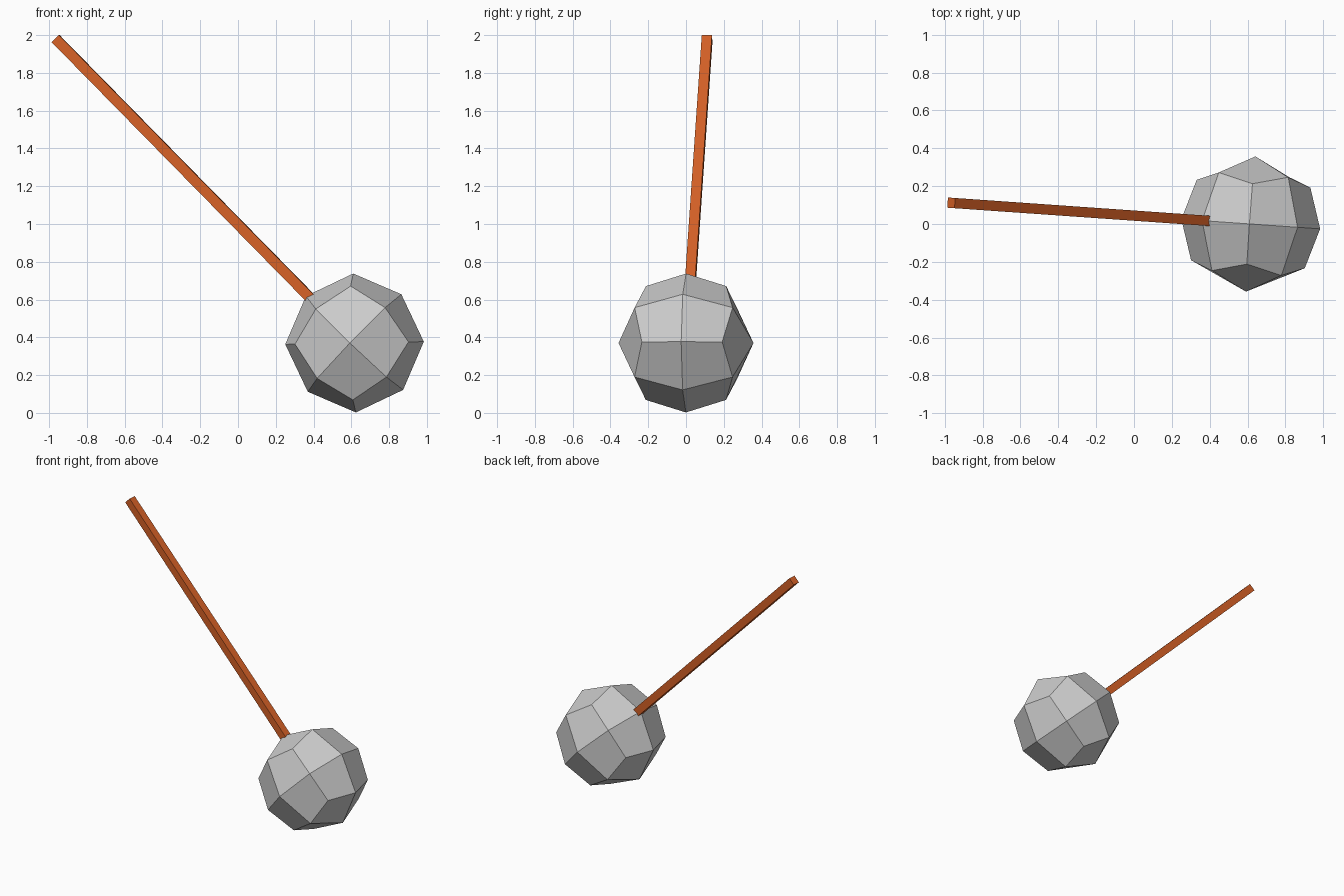
import bpy
import bmesh
from math import radians
from mathutils import Matrix, Vector

cube = bpy.data.objects.get("Cube")
if cube:
    bpy.data.objects.remove(cube, do_unlink=True)


def make_material(name, rgb):
    mat = bpy.data.materials.new(name)
    mat.use_nodes = True
    mat.diffuse_color = (*rgb, 1)
    mat.node_tree.nodes["Principled BSDF"].inputs["Base Color"].default_value = (*rgb, 1)
    return mat


def make_object(name, bm, mat, matrix):
    mesh = bpy.data.meshes.new(name)
    bm.to_mesh(mesh)
    bm.free()
    mesh.materials.append(mat)
    obj = bpy.data.objects.new(name, mesh)
    obj.matrix_world = matrix
    bpy.context.collection.objects.link(obj)
    return obj


def tilt(degrees):
    # lean in the front plane, then a slight shared turn about the vertical
    return Matrix.Rotation(radians(-4), 4, "Z") @ Matrix.Rotation(radians(degrees), 4, "Y")


stone = make_material("stone grey", (0.60, 0.60, 0.60))
wood = make_material("orange wood", (0.68, 0.12, 0.02))

# Faceted head: a cube divided once, with its points pushed out to a ball
bm = bmesh.new()
bmesh.ops.create_cube(bm, size=2)
bmesh.ops.subdivide_edges(bm, edges=bm.edges[:], cuts=1, use_grid_fill=True)
reach = {1: 0.358, 2: 0.26, 3: 0.213}  # face centres, edge middles, corners
for v in bm.verts:
    v.co *= reach[sum(abs(c) > 0.5 for c in v.co)]
make_object("head", bm, stone, Matrix.Translation((0.617, 0, 0.37)) @ tilt(-46.1))

# Square handle, its lower end sunk into the head
foot, tip = Vector((0.43, 0.018, 0.562)), Vector((-0.967, 0.108, 1.981))
bm = bmesh.new()
bmesh.ops.create_cube(bm, size=1)
bmesh.ops.scale(bm, vec=(0.054, 0.054, (tip - foot).length), verts=bm.verts[:])
make_object("handle", bm, wood, Matrix.Translation((foot + tip) / 2) @ tilt(-44.55))
